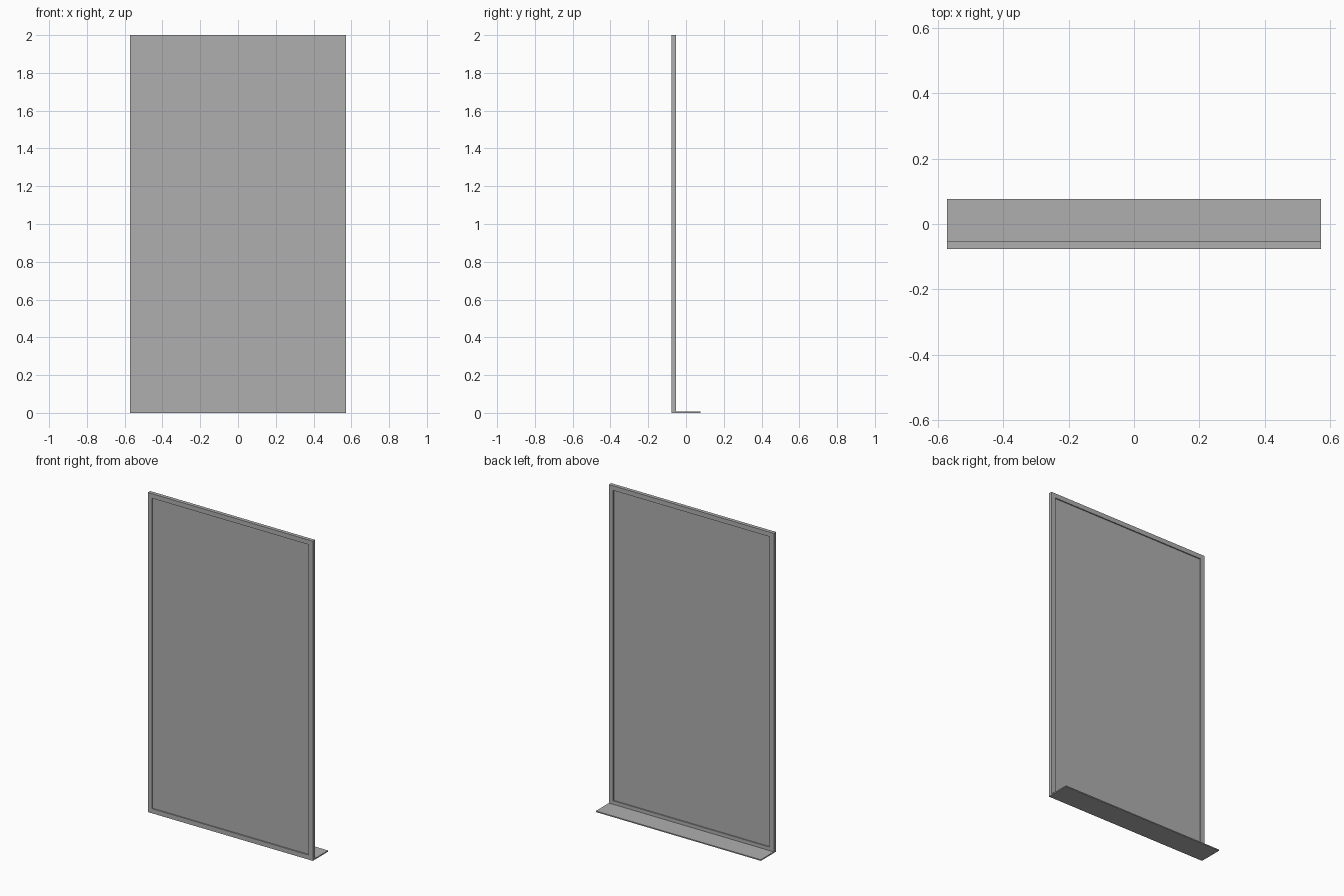
import bpy, bmesh

if "Cube" in bpy.data.objects:
    bpy.data.objects.remove(bpy.data.objects["Cube"])

HALF_W, HEIGHT = 0.571, 2.0
FRONT, BACK = -0.076, -0.053      # frame depth range
BORDER, RECESS = 0.029, 0.007
PLATE_T, PLATE_BACK = 0.007, 0.076

# Dark grey finish for all parts
grey = bpy.data.materials.new("dark_grey")
grey.diffuse_color = (0.43, 0.43, 0.43, 1)
grey.use_nodes = True
grey.node_tree.nodes["Principled BSDF"].inputs["Base Color"].default_value = grey.diffuse_color


def finish(name, bm):
    bmesh.ops.recalc_face_normals(bm, faces=bm.faces)
    mesh = bpy.data.meshes.new(name)
    bm.to_mesh(mesh)
    bm.free()
    mesh.materials.append(grey)
    obj = bpy.data.objects.new(name, mesh)
    bpy.context.collection.objects.link(obj)
    return obj


def box(name, lo, hi):
    bm = bmesh.new()
    bmesh.ops.create_cube(bm, size=1)
    for v in bm.verts:
        v.co = [(a + b) / 2 + c * (b - a) for a, b, c in zip(lo, hi, v.co)]
    return finish(name, bm)


def rect_loop(bm, inset, y):
    x, z0, z1 = HALF_W - inset, inset, HEIGHT - inset
    return [bm.verts.new((px, y, pz)) for px, pz in
            ((-x, z0), (x, z0), (x, z1), (-x, z1))]


# Rectangular frame: a ring of four loops joined front, inside, back, outside
bm = bmesh.new()
loops = [rect_loop(bm, i, y) for i, y in
         ((0, FRONT), (BORDER, FRONT), (BORDER, BACK), (0, BACK))]
for k in range(4):
    a, b = loops[k], loops[(k + 1) % 4]
    for i in range(4):
        j = (i + 1) % 4
        bm.faces.new((a[i], a[j], b[j], b[i]))
finish("frame", bm)

# Thin panel recessed from both sides of the frame
box("panel", (-HALF_W + BORDER, FRONT + RECESS, BORDER),
    (HALF_W - BORDER, BACK - RECESS, HEIGHT - BORDER))

# Flat foot plate running out behind the frame
box("foot_plate", (-HALF_W, BACK, 0), (HALF_W, PLATE_BACK, PLATE_T))
